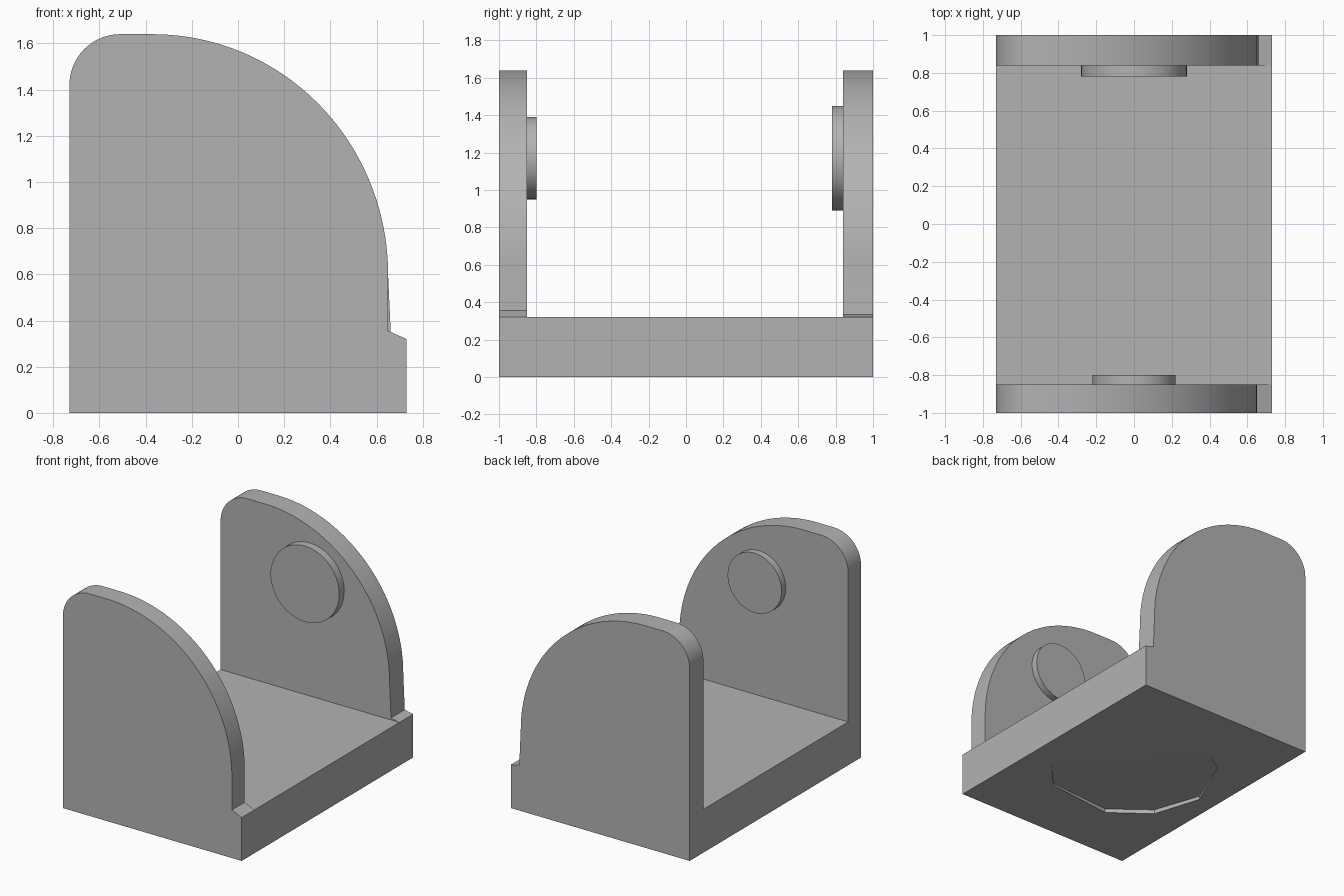
import bpy, bmesh
from math import sin, cos, pi, radians

cube = bpy.data.objects.get("Cube")
if cube:
    bpy.data.objects.remove(cube, do_unlink=True)

grey = bpy.data.materials.new("mid grey")
grey.use_nodes = True
grey.diffuse_color = (0.45, 0.45, 0.45, 1)
grey.node_tree.nodes["Principled BSDF"].inputs["Base Color"].default_value = (0.45, 0.45, 0.45, 1)


def prism(name, bottom, top, smooth=True):
    """Solid between two matching outlines."""
    bm = bmesh.new()
    a = [bm.verts.new(p) for p in bottom]
    b = [bm.verts.new(p) for p in top]
    bm.faces.new(a)
    bm.faces.new(b[::-1])
    n = len(a)
    for i in range(n):
        j = (i + 1) % n
        bm.faces.new((a[i], b[i], b[j], a[j]))
    bmesh.ops.recalc_face_normals(bm, faces=bm.faces)
    mesh = bpy.data.meshes.new(name)
    bm.to_mesh(mesh)
    bm.free()
    mesh.materials.append(grey)
    ob = bpy.data.objects.new(name, mesh)
    bpy.context.collection.objects.link(ob)
    if smooth:
        bpy.ops.object.select_all(action="DESELECT")
        ob.select_set(True)
        bpy.context.view_layer.objects.active = ob
        bpy.ops.object.shade_smooth_by_angle(angle=radians(30))
    return ob


def along_y(name, outline, y0, y1):
    return prism(name, [(x, y0, z) for x, z in outline], [(x, y1, z) for x, z in outline])


def arc(cx, cz, rx, rz, start, end, steps):
    angles = [start + (end - start) * i / steps for i in range(steps + 1)]
    return [(cx + rx * cos(t), cz + rz * sin(t)) for t in angles]


def cheek(name, y0, y1, foot_x, ledge_z):
    """Upright side plate with a small sloped ledge at its foot."""
    outline = [(-0.73, 0), (0.73, 0), (0.73, 0.32), (foot_x, ledge_z)]
    outline += arc(-0.37, 0.6, 1.02, 1.04, 0, pi / 2, 40)
    outline += arc(-0.51, 1.42, 0.22, 0.22, pi / 2, pi, 16)
    return along_y(name, outline, y0, y1)


# Side plates
cheek("front_plate", -1, -0.85, 0.65, 0.355)
cheek("back_plate", 0.84, 1, 0.662, 0.335)

# Round bosses on the inner faces
along_y("front_boss", arc(0, 1.17, 0.22, 0.22, 0, 2 * pi, 64)[:-1], -0.86, -0.80)
along_y("back_boss", arc(0, 1.17, 0.28, 0.28, 0, 2 * pi, 64)[:-1], 0.78, 0.85)

# Base slab
base = along_y("base", [(-0.73, 0), (0.73, 0), (0.73, 0.32), (-0.73, 0.32)], -0.85, 0.84)

# Shallow sloping recess under the base
rim = [(0.59 * cos(radians(a)), 0.59 * sin(radians(a))) for a in (-29, -57, -110, -144, 179, 134, 112)]
roof = [(x, y, 0.002 + 0.0375 * (0.195 - 0.747 * x - 0.665 * y)) for x, y in rim]
cutter = prism("recess_cutter", [(x, y, -0.1) for x, y in rim], roof, smooth=False)
cutter.hide_render = True
cutter.hide_set(True)
cut = base.modifiers.new("recess", "BOOLEAN")
cut.operation = "DIFFERENCE"
cut.solver = "EXACT"
cut.object = cutter
